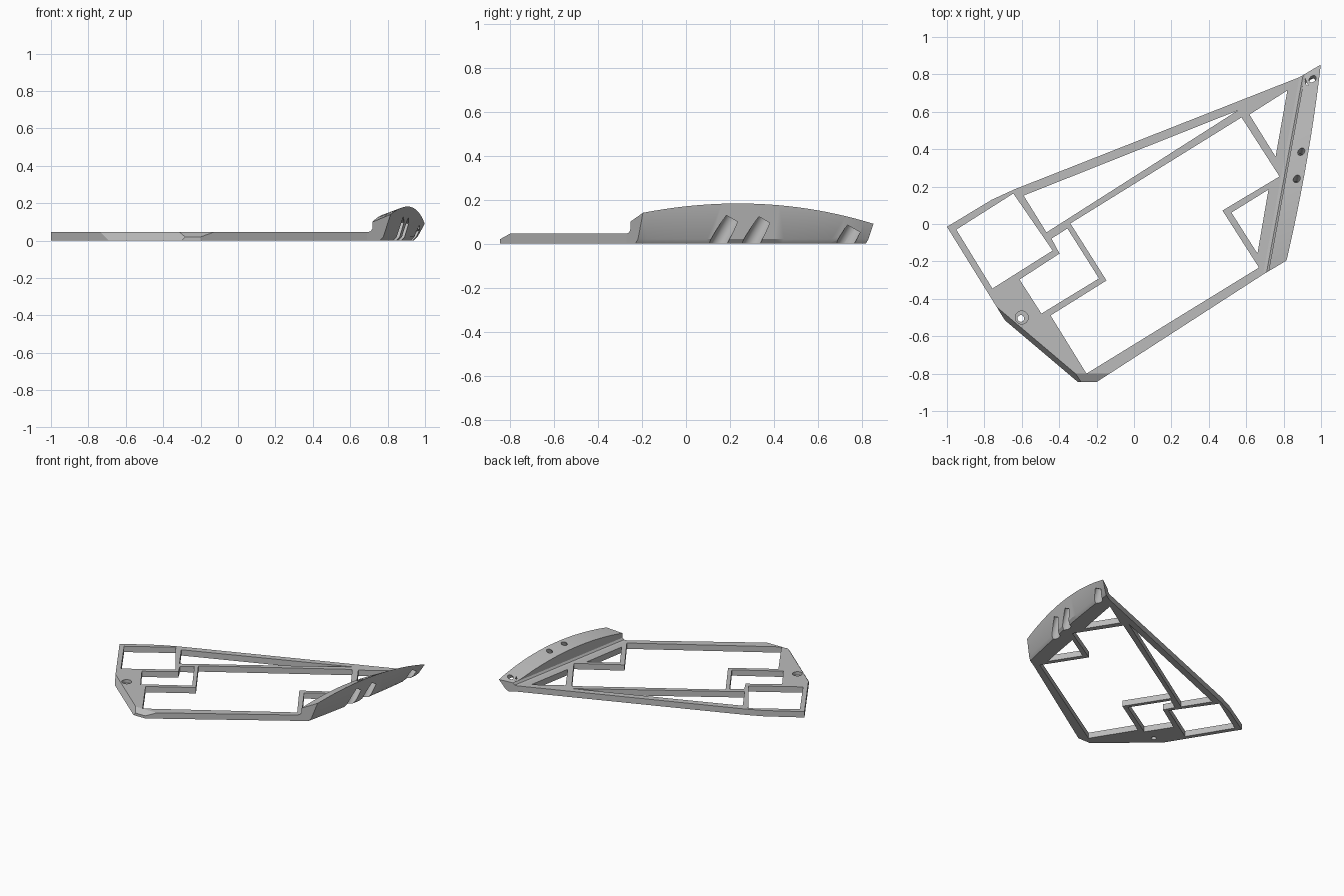
import bpy
import bmesh
from mathutils import Vector

if "Cube" in bpy.data.objects:
    bpy.data.objects.remove(bpy.data.objects["Cube"], do_unlink=True)

PLATE_TOP = 0.045

grey = bpy.data.materials.new("plain grey")
grey.use_nodes = True
grey.diffuse_color = (0.5, 0.5, 0.5, 1)
grey.node_tree.nodes["Principled BSDF"].inputs["Base Color"].default_value = (0.5, 0.5, 0.5, 1)


def make_object(name, bm):
    bmesh.ops.recalc_face_normals(bm, faces=bm.faces[:])
    mesh = bpy.data.meshes.new(name)
    bm.to_mesh(mesh)
    bm.free()
    obj = bpy.data.objects.new(name, mesh)
    bpy.context.collection.objects.link(obj)
    mesh.materials.append(grey)
    return obj


def add_prism(bm, outline, z0, z1):
    """Extrude a flat outline from z0 to z1."""
    low = [bm.verts.new((x, y, z0)) for x, y in outline]
    high = [bm.verts.new((x, y, z1)) for x, y in outline]
    bm.faces.new(low)
    bm.faces.new(high)
    for i in range(len(low)):
        j = (i + 1) % len(low)
        bm.faces.new((low[i], low[j], high[j], high[i]))


def cylinder(name, start, end, radius):
    axis = Vector(end) - Vector(start)
    bm = bmesh.new()
    bmesh.ops.create_cone(bm, cap_ends=True, segments=24, radius1=radius,
                          radius2=radius, depth=axis.length)
    bm.transform(axis.to_track_quat("Z", "Y").to_matrix().to_4x4())
    bmesh.ops.translate(bm, verts=bm.verts[:], vec=(Vector(start) + Vector(end)) / 2)
    return make_object(name, bm)


def activate(obj):
    bpy.ops.object.select_all(action="DESELECT")
    obj.select_set(True)
    bpy.context.view_layer.objects.active = obj


def cut(target, cutter):
    activate(target)
    mod = target.modifiers.new("cut", "BOOLEAN")
    mod.operation = "DIFFERENCE"
    mod.solver = "EXACT"
    mod.object = cutter
    bpy.ops.object.modifier_apply(modifier=mod.name)
    bpy.data.objects.remove(cutter, do_unlink=True)


# Frame plate with two chamfered front edges
outline = [(-1, -0.015), (-0.69, -0.515), (-0.3, -0.845), (-0.2, -0.845),
           (0.69, -0.27), (0.885, 0.785), (-0.64, 0.185), (-0.76, 0.13)]
bm = bmesh.new()
add_prism(bm, outline, 0, PLATE_TOP)
for point, normal in [((-0.69, -0.515, 0), (-0.646, -0.763, 0.58)),
                      ((0, -0.845, 0.02), (0, -0.49, 0.87))]:
    bmesh.ops.bisect_plane(bm, geom=bm.verts[:] + bm.edges[:] + bm.faces[:],
                           plane_co=point, plane_no=normal, clear_outer=True)
    bmesh.ops.holes_fill(bm, edges=[e for e in bm.edges if e.is_boundary], sides=0)
frame = make_object("frame_plate", bm)

# Openings that leave the bars of the frame
openings = [
    [(-0.95, -0.03), (-0.645, 0.163), (-0.435, -0.142), (-0.757, -0.345)],
    [(-0.59, 0.152), (0.555, 0.607), (-0.468, -0.045)],
    [(0.617, 0.585), (0.82, 0.714), (0.757, 0.36)],
    [(0.521, 0.061), (0.719, 0.184), (0.66, -0.158)],
    [(-0.34, 0.003), (0.575, 0.57), (0.778, 0.254), (0.473, 0.072), (0.668, -0.233),
     (-0.254, -0.8), (-0.446, -0.489), (-0.147, -0.302)],
    [(-0.441, -0.078), (-0.356, -0.024), (-0.187, -0.291), (-0.495, -0.479),
     (-0.612, -0.297), (-0.398, -0.158)],
]
bm = bmesh.new()
for opening in openings:
    add_prism(bm, opening, -0.1, 0.2)
cut(frame, make_object("opening_cutter", bm))

# Counterbored screw hole in the front corner
cut(frame, cylinder("seat_cutter", (-0.6, -0.5, 0.02), (-0.6, -0.5, 0.1), 0.035))
cut(frame, cylinder("screw_cutter", (-0.605, -0.505, -0.05), (-0.605, -0.505, 0.1), 0.018))

# Raised side fin, lofted along the long edge
STATIONS = 24
across = Vector((0.86, 0.51, 0)).normalized()
bm = bmesh.new()
rings = []
for i in range(STATIONS + 1):
    t = i / STATIONS
    base = Vector((0.69, -0.27, 0)).lerp(Vector((0.885, 0.785, 0)), t)
    width = 0.146 - 0.014 * t + 0.08 * t * (1 - t)
    ridge = 0.14 + 0.21 * t - 0.26 * t * t
    inner = max(ridge - 0.04, 0.067)
    section = [(0, 0), (0, PLATE_TOP), (0.022, 0.05), (0.034, 0.065), (0.034, inner),
               (width, ridge), (width - 0.045, 0.02), (width - 0.068, 0)]
    rings.append([bm.verts.new(base + across * s + Vector((0, 0, z))) for s, z in section])
for a, b in zip(rings, rings[1:]):
    for k in range(len(a)):
        m = (k + 1) % len(a)
        bm.faces.new((a[k], a[m], b[m], b[k]))
bm.faces.new(rings[0])
bm.faces.new(rings[-1])
fin = make_object("side_fin", bm)

# Slanted screw holes, each with a wide groove open to the outer face
tilt = Vector((0.12, 0.58, 1))
for x, y, top, groove_top in [(0.87, 0.24, 0.165, 0.115), (0.895, 0.39, 0.165, 0.11),
                              (0.955, 0.775, 0.09, 0.07)]:
    foot = Vector((x, y, top)) - tilt * top
    cut(fin, cylinder("groove_cutter", foot - tilt * 0.06, foot + tilt * groove_top, 0.037))
    cut(fin, cylinder("bore_cutter", foot - tilt * 0.05, foot + tilt * 0.3, 0.018))

for obj in (frame, fin):
    activate(obj)
    bpy.ops.object.shade_smooth_by_angle(angle=0.5)
